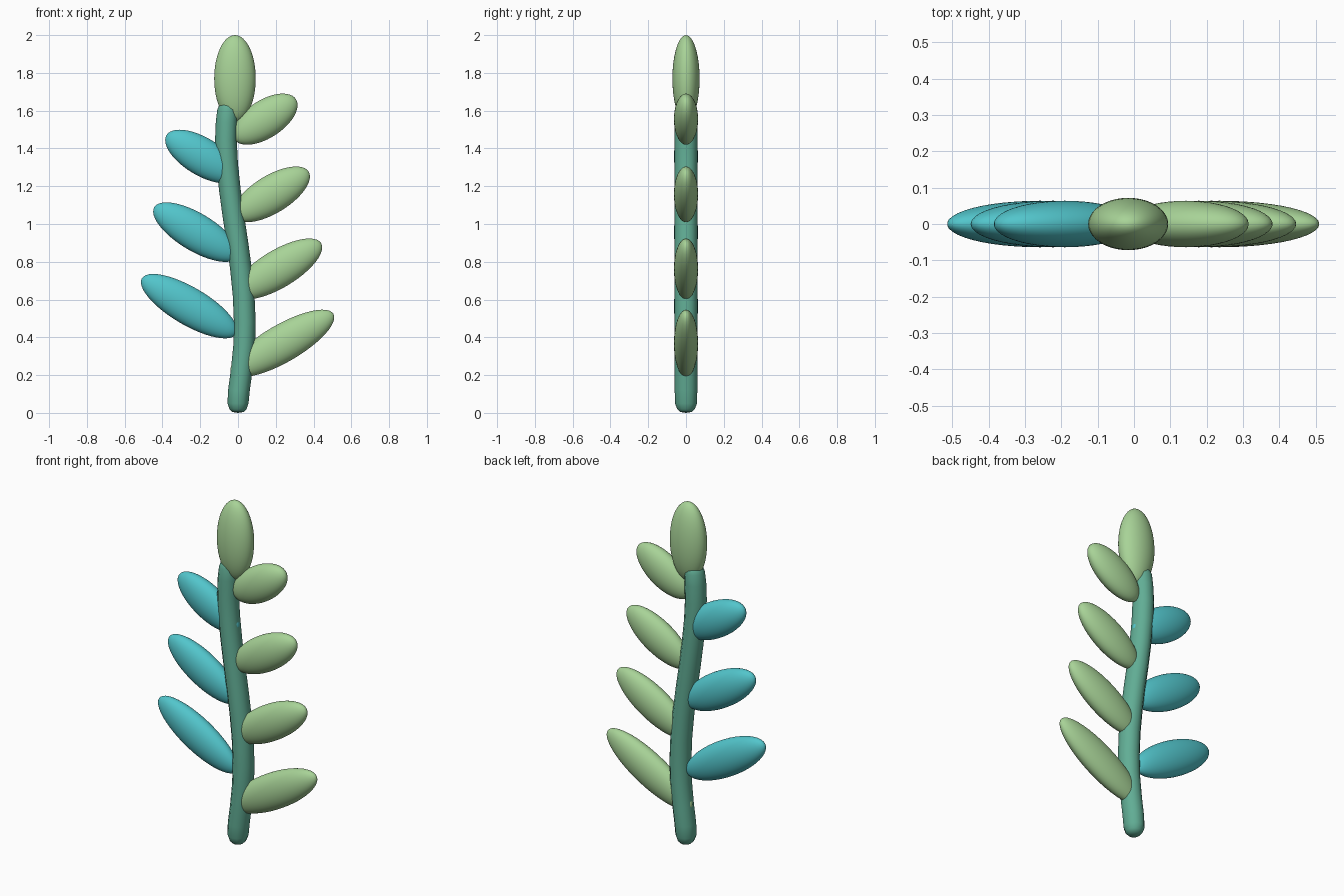
import bpy, bmesh, math
from mathutils import Matrix

cube = bpy.data.objects.get("Cube")
if cube:
    bpy.data.objects.remove(cube, do_unlink=True)


def material(name, rgb):
    m = bpy.data.materials.new(name)
    m.use_nodes = True
    m.diffuse_color = (*rgb, 1)
    bsdf = m.node_tree.nodes["Principled BSDF"]
    bsdf.inputs["Base Color"].default_value = (*rgb, 1)
    bsdf.inputs["Roughness"].default_value = 0.7
    return m


STEM = material("stem green", (0.12, 0.42, 0.30))
LEAF = material("pale leaf green", (0.39, 0.65, 0.31))
TEAL = material("turquoise", (0.085, 0.56, 0.60))


def finish(name, bm, mat):
    bmesh.ops.recalc_face_normals(bm, faces=bm.faces)
    for f in bm.faces:
        f.smooth = True
    mesh = bpy.data.meshes.new(name)
    bm.to_mesh(mesh)
    bm.free()
    mesh.materials.append(mat)
    ob = bpy.data.objects.new(name, mesh)
    bpy.context.collection.objects.link(ob)
    return ob


def leaf(name, x, z, length, width, depth, tilt, mat):
    """Flattened ellipsoid; tilt is the rise of its long axis above +x in degrees."""
    bm = bmesh.new()
    bmesh.ops.create_uvsphere(bm, u_segments=40, v_segments=24, radius=1)
    # poles lie on the long axis
    shape = (Matrix.Translation((x, 0, z))
             @ Matrix.Rotation(math.radians(90 - tilt), 4, 'Y')
             @ Matrix.Diagonal((width, depth, length, 1)))
    bmesh.ops.transform(bm, matrix=shape, verts=bm.verts)
    return finish(name, bm, mat)


# Stem: gently swaying tube with rounded ends, as (x, z, radius)
path = [(0.0, 0.005, 0.032), (0.0, 0.02, 0.047), (0.0, 0.05, 0.058),
        (0.005, 0.12, 0.06), (0.02, 0.23, 0.06), (0.033, 0.36, 0.06),
        (0.036, 0.48, 0.06), (0.03, 0.62, 0.06), (0.016, 0.76, 0.06),
        (-0.003, 0.9, 0.06), (-0.024, 1.04, 0.06), (-0.043, 1.18, 0.06),
        (-0.058, 1.32, 0.06), (-0.064, 1.44, 0.06), (-0.06, 1.54, 0.06),
        (-0.055, 1.605, 0.057), (-0.052, 1.638, 0.046), (-0.051, 1.65, 0.03)]
SIDES = 12
bm = bmesh.new()
rings = []
for x, z, r in path:
    ring = []
    for i in range(SIDES):
        a = 2 * math.pi * i / SIDES
        ring.append(bm.verts.new((x + 0.96 * r * math.cos(a), r * math.sin(a), z)))
    rings.append(ring)
for lo, hi in zip(rings, rings[1:]):
    for i in range(SIDES):
        j = (i + 1) % SIDES
        bm.faces.new((lo[i], lo[j], hi[j], hi[i]))
for ring, z in ((rings[0], 0.0), (rings[-1], 1.653)):
    tip = bm.verts.new((sum(v.co.x for v in ring) / SIDES, 0, z))
    for i in range(SIDES):
        bm.faces.new((ring[i], ring[(i + 1) % SIDES], tip))
finish("stem", bm, STEM)

# Side leaves, shrinking upward: (x, z, half length, tilt)
left_leaves = [(0.235, 0.368, 0.312, 30), (0.213, 0.762, 0.265, 31),
               (0.178, 1.157, 0.23, 31.5), (0.143, 1.555, 0.195, 33)]
right_leaves = [(-0.259, 0.565, 0.29, 30.5), (-0.223, 0.957, 0.257, 31),
                (-0.19, 1.357, 0.22, 31)]
for n, (x, z, length, tilt) in enumerate(left_leaves, 1):
    leaf(f"left_leaf_{n}", x, z, length, 0.1, 0.064, tilt, LEAF)
for n, (x, z, length, tilt) in enumerate(right_leaves, 1):
    leaf(f"right_leaf_{n}", x, z, length, 0.1, 0.064, 180 - tilt, TEAL)

# Upright leaf at the tip
leaf("top_leaf", -0.016, 1.77, 0.23, 0.11, 0.072, 90, LEAF)
